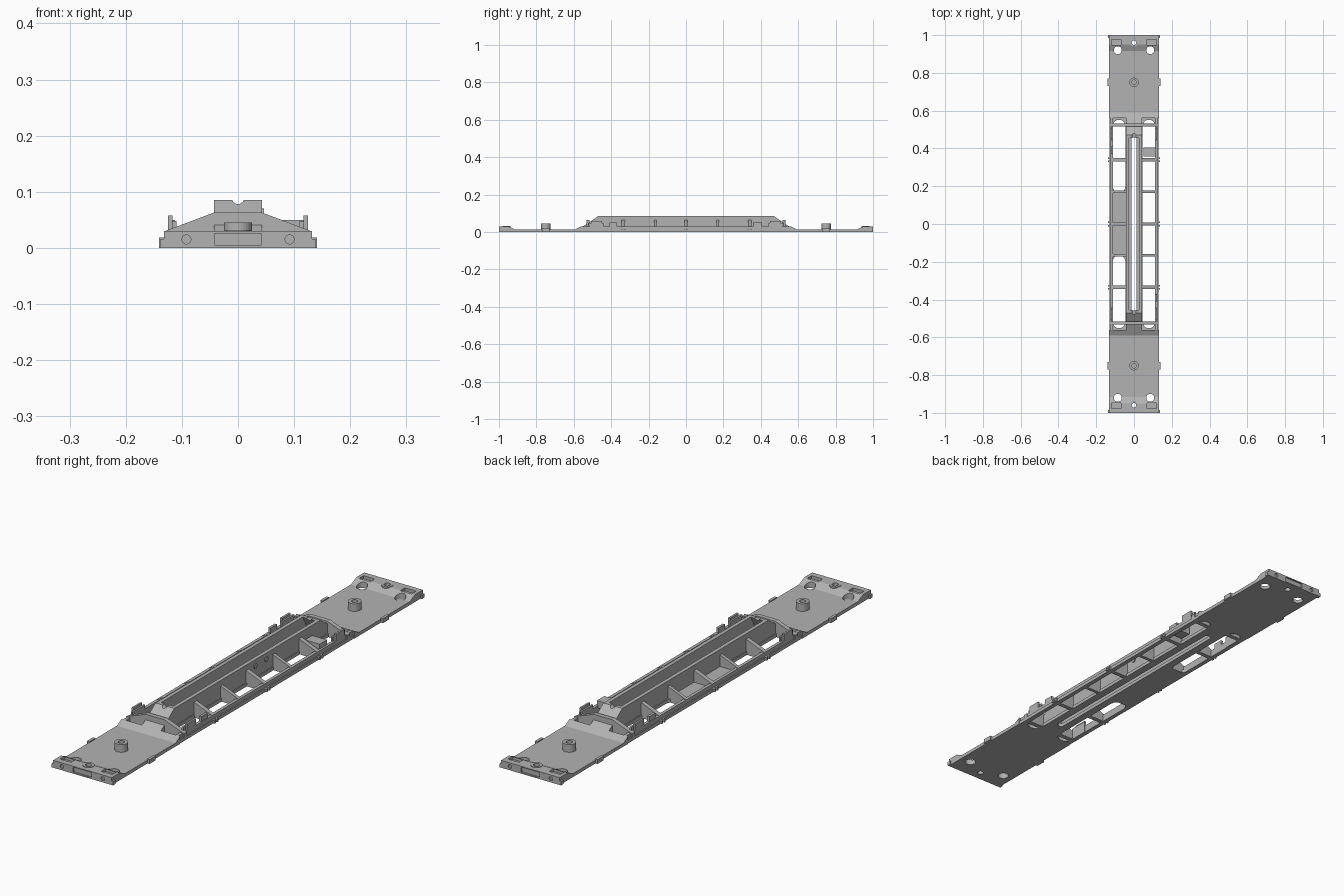
import bpy, bmesh, math
from mathutils import Matrix, Vector

cube = bpy.data.objects.get("Cube")
if cube:
    bpy.data.objects.remove(cube, do_unlink=True)

grey = bpy.data.materials.new("plain grey")
grey.use_nodes = True
grey.diffuse_color = (0.45, 0.45, 0.45, 1)
grey.node_tree.nodes["Principled BSDF"].inputs["Base Color"].default_value = grey.diffuse_color


def finish(name, bm):
    bmesh.ops.recalc_face_normals(bm, faces=bm.faces)
    mesh = bpy.data.meshes.new(name)
    bm.to_mesh(mesh)
    bm.free()
    mesh.materials.append(grey)
    obj = bpy.data.objects.new(name, mesh)
    bpy.context.collection.objects.link(obj)
    return obj


def prism(name, points, axis, low, high):
    """Extrude a profile along x (points are y, z), y (x, z) or z (x, y)."""
    place = {"x": lambda a, b: (low, a, b), "y": lambda a, b: (a, low, b),
             "z": lambda a, b: (a, b, low)}[axis]
    bm = bmesh.new()
    face = bm.faces.new([bm.verts.new(place(*p)) for p in points])
    out = bmesh.ops.extrude_face_region(bm, geom=[face])
    step = Vector([high - low if axis == c else 0 for c in "xyz"])
    bmesh.ops.translate(bm, vec=step,
                        verts=[v for v in out["geom"] if isinstance(v, bmesh.types.BMVert)])
    return finish(name, bm)


def box(name, x0, x1, y0, y1, z0, z1):
    return prism(name, [(x0, y0), (x1, y0), (x1, y1), (x0, y1)], "z", z0, z1)


def disc(name, centre, radius, axis, low, high, sides=24):
    a, b = centre
    turn = [math.tau * i / sides for i in range(sides)]
    return prism(name, [(a + radius * math.cos(t), b + radius * math.sin(t)) for t in turn],
                 axis, low, high)


def slot(name, x, half, y0, y1, low, high):
    """Long opening with rounded ends."""
    pts = []
    for end, start in ((y1 - half, 0), (y0 + half, math.pi)):
        for i in range(9):
            t = start + math.pi * i / 8
            pts.append((x + half * math.cos(t), end + half * math.sin(t)))
    return prism(name, pts, "z", low, high)


def cut(obj, cutters):
    for c in cutters:
        mod = obj.modifiers.new("cut", "BOOLEAN")
        mod.operation, mod.object, mod.solver = "DIFFERENCE", c, "EXACT"
    deps = bpy.context.evaluated_depsgraph_get()
    mesh = bpy.data.meshes.new_from_object(obj.evaluated_get(deps))
    obj.modifiers.clear()
    obj.data = mesh
    for c in cutters:
        bpy.data.objects.remove(c, do_unlink=True)
    return obj


DECK, SILL, TOP = 0.014, 0.03, 0.085

# Middle floor with window openings; the centre of the right side stays closed
floor = box("middle_floor", -0.13, 0.13, -0.56, 0.56, 0, DECK)
holes = [slot("hole", 0, 0.014, -0.47, 0.47, -1, 1),
         slot("hole", 0.079, 0.033, -0.552, 0.552, -1, 1),
         slot("hole", -0.079, 0.033, 0.165, 0.552, -1, 1),
         slot("hole", -0.079, 0.033, -0.552, -0.165, -1, 1)]
cut(floor, holes)

# Full-width ends, mirrored front and back
for s, end in ((-1, "front"), (1, "back")):
    profile = [(0.56, 0), (1, 0), (1, SILL), (0.95, SILL), (0.915, DECK), (0.59, DECK),
               (0.56, SILL)]
    deck = prism(end + "_deck", [(s * y, z) for y, z in profile], "x", -0.132, 0.132)
    face = sorted((s * 0.994, s * 1.1))
    cutters = [disc("hole", (0, s * 0.96), 0.012, "z", -1, 1),
               box("hole", -0.042, 0.042, *face, 0.005, 0.026)]
    for x in (-1, 1):
        cutters += [disc("hole", (x * 0.086, s * 0.92), 0.021, "z", -1, 1),
                    disc("hole", (x * 0.092, 0.015), 0.008, "y", *face),
                    box("hole", x * 0.093 - 0.025, x * 0.093 + 0.025,
                        s * 0.962 - 0.014, s * 0.962 + 0.014, 0.018, 1)]
    cut(deck, cutters)

    # Raised collar around the coupling hole
    collar = disc(end + "_coupling_collar", (0, s * 0.96), 0.022, "z", 0.02, 0.032)
    cut(collar, [disc("hole", (0, s * 0.96), 0.012, "z", -1, 1)])

    # Hollow pivot post
    post = disc(end + "_pivot_post", (0, s * 0.75), 0.025, "z", 0.01, 0.045, 32)
    cut(post, [disc("hole", (0, s * 0.75), 0.012, "z", 0.02, 1)])

    # Sloping spine end with a pocket and a notched top
    ramp = prism(end + "_spine_ramp",
                 [(s * y, z) for y, z in ((0.575, 0), (0.575, 0.018), (0.53, 0.042),
                                          (0.47, TOP), (0.455, TOP), (0.5, 0))],
                 "x", -0.0425, 0.0425)
    cut(ramp, [disc("hole", (0, TOP + 0.004), 0.011, "y", -1, 1)])

    # Bulkhead crossing the frame
    prism(end + "_bulkhead",
          [(-0.13, 0), (0.13, 0), (0.13, SILL), (0.0425, 0.063), (-0.0425, 0.063), (-0.13, SILL)],
          "y", s * 0.515, s * 0.533)

    for x, side in ((-1, "right"), (1, "left")):
        name = f"{end}_{side}"
        # Step lugs and corner blocks on the outer edges
        box(name + "_step_lug", x * 0.13, x * 0.141, s * 0.75 - 0.02, s * 0.75 + 0.02, 0, 0.018)
        box(name + "_corner_block", x * 0.13, x * 0.138, s * 0.985, s * 1.0, 0, 0.016)
        # Upright tab and its inner gusset
        box(name + "_tab", x * 0.117, x * 0.125, s * 0.45, s * 0.505, 0.02, 0.058)
        box(name + "_gusset", x * 0.110, x * 0.118, s * 0.44, s * 0.52, 0, 0.048)
        # Short tab on diagonally opposite corners
        if x != s:
            box(name + "_short_tab", x * 0.112, x * 0.122, s * 0.37, s * 0.41, 0.02, 0.05)

# Long members and ribs on both sides
for x, side in ((-1, "right"), (1, "left")):
    box(side + "_sill", x * 0.112, x * 0.13, -0.56, 0.56, 0, 0.013)
    box(side + "_sill_web", x * 0.112, x * 0.125, -0.56, 0.56, 0.01, SILL)
    wall = [(-0.56, 0), (0.56, 0), (0.53, 0.042), (0.47, TOP), (-0.47, TOP), (-0.53, 0.042)]
    prism(side + "_spine_wall", wall, "x", x * 0.027, x * 0.0425)
    for i, y in enumerate((-0.335, -0.165, 0, 0.17, 0.34)):
        t = 0.009 if i % 2 == 0 else 0.007
        rib = [(x * 0.04, 0), (x * 0.124, 0), (x * 0.124, SILL), (x * 0.04, 0.064)]
        prism(f"{side}_rib_{i + 1}", rib, "y", y - t, y + t)
        # Paired pins where the main ribs meet the sill
        if i % 2 == 0:
            for d in (-0.008, 0.008):
                box(f"{side}_pin_{i + 1}", x * 0.125, x * 0.138, y + d - 0.004, y + d + 0.004,
                    0.002, 0.014)

# Brake fittings on the left side
box("brake_box", 0.05, 0.117, 0.358, 0.405, 0.02, 0.05)
for y in (0.05, 0.12):
    disc("spine_boss", (y, 0.06), 0.01, "x", 0.04, 0.046)

# Closed panel in the right centre bays
box("right_centre_panel", -0.115, -0.04, -0.16, 0.165, 0.004, 0.016)
